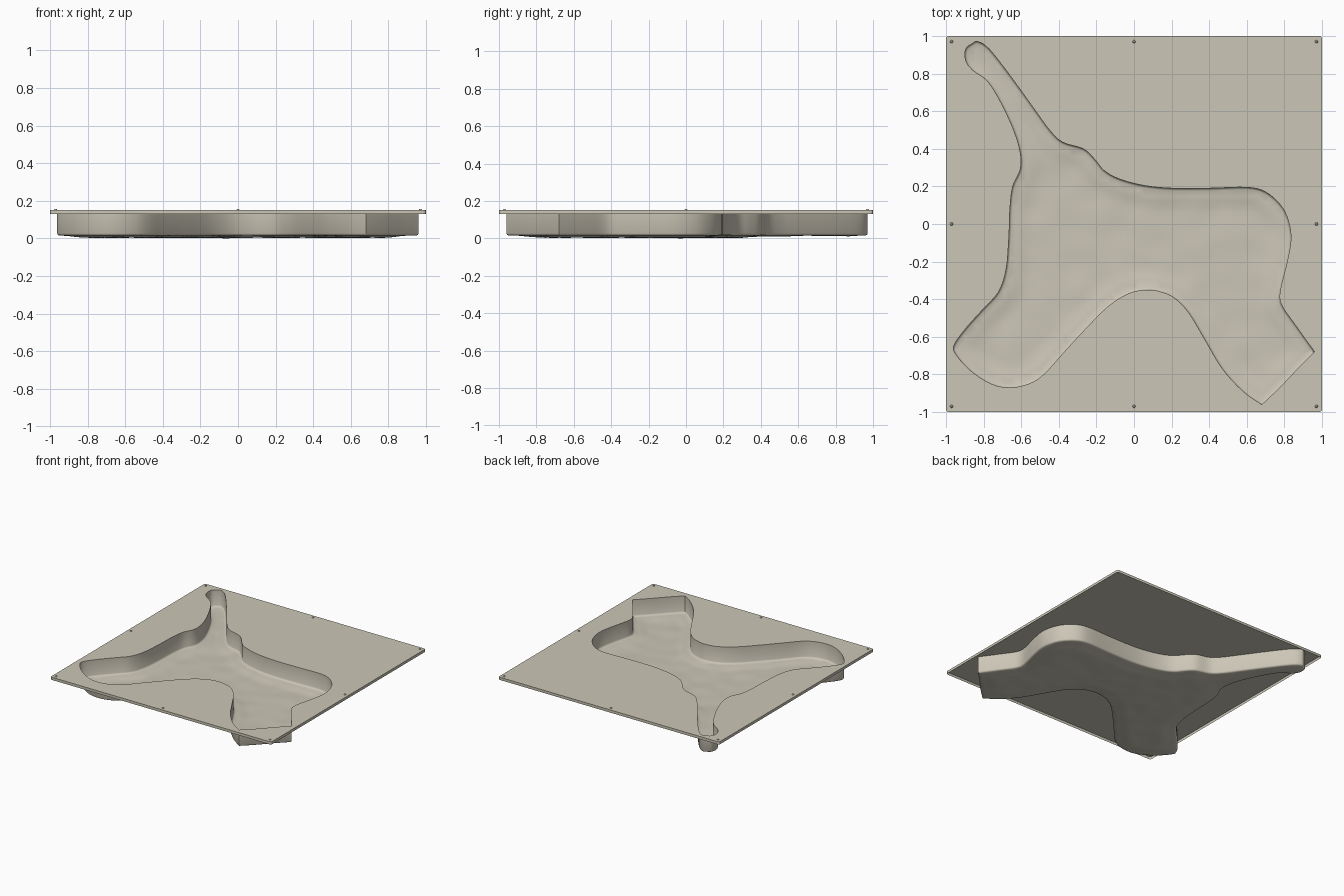
import bpy, bmesh, math
from mathutils import Vector, noise
from mathutils.geometry import delaunay_2d_cdt

if "Cube" in bpy.data.objects:
    bpy.data.objects.remove(bpy.data.objects["Cube"])

SHEET_Z, SKIRT_Z = 0.152, 0.13

mat = bpy.data.materials.new("warm grey plastic")
mat.diffuse_color = (0.60, 0.565, 0.47, 1)
mat.use_nodes = True
mat.node_tree.nodes["Principled BSDF"].inputs["Base Color"].default_value = mat.diffuse_color

# Outline of the recess, clockwise from the tip of the narrow arm
OUTLINE = [
    (-.83, .97), (-.77, .93), (-.66, .79), (-.53, .61), (-.45, .50), (-.38, .435),
    (-.27, .40), (-.21, .345), (-.16, .285), (-.08, .24), (.05, .205), (.2, .19),
    (.4, .19), (.6, .195), (.70, .17), (.78, .10), (.82, .02), (.835, -.08),
    (.815, -.2), (.79, -.3), (.775, -.38), (.79, -.44), (.86, -.54), (.96, -.68),
    (.87, -.77), (.77, -.875), (.68, -.96), (.58, -.89), (.47, -.77), (.38, -.62),
    (.29, -.47), (.21, -.39), (.14, -.36), (.07, -.35), (-.03, -.37), (-.14, -.44),
    (-.26, -.56), (-.38, -.69), (-.48, -.80), (-.56, -.85), (-.66, -.87),
    (-.76, -.85), (-.87, -.78), (-.95, -.69), (-.955, -.64), (-.89, -.55),
    (-.80, -.45), (-.72, -.36), (-.68, -.24), (-.665, -.06), (-.66, .08),
    (-.645, .2), (-.605, .29), (-.605, .38), (-.64, .5), (-.71, .65),
    (-.78, .76), (-.86, .82), (-.895, .87), (-.895, .93), (-.86, .96)]
CORNERS = {(.96, -.68), (.68, -.96)}


def smooth_loop(pts, steps=4):
    """Closed curve through the points, sharp at CORNERS."""
    n, out = len(pts), []
    P = [Vector(p) for p in pts]

    def tangent(i):
        if pts[i] in CORNERS:
            return Vector((0, 0))
        return (P[(i + 1) % n] - P[i - 1]) / 2
    for i in range(n):
        j = (i + 1) % n
        a, b, ta, tb = P[i], P[j], tangent(i), tangent(j)
        for s in range(steps):
            t = s / steps
            out.append((2*t**3 - 3*t*t + 1) * a + (t**3 - 2*t*t + t) * ta
                       + (3*t*t - 2*t**3) * b + (t**3 - t*t) * tb)
    return out


def inset(loop, d):
    n, out = len(loop), []
    for i, p in enumerate(loop):
        t = (loop[(i + 1) % n] - loop[i - 1]).normalized()
        out.append(p + d * Vector((t.y, -t.x)))
    return out


def ring(bm, loop, z):
    return [bm.verts.new((p.x, p.y, z)) for p in loop]


def bridge(bm, a, b):
    for i in range(len(a)):
        bm.faces.new((a[i - 1], a[i], b[i], b[i - 1]))


def finish(name, bm, angle=35):
    bmesh.ops.recalc_face_normals(bm, faces=bm.faces)
    top = max(bm.faces, key=lambda f: abs(f.normal.z) * f.calc_area())
    if top.normal.z < 0:
        bmesh.ops.reverse_faces(bm, faces=bm.faces)
    me = bpy.data.meshes.new(name)
    bm.to_mesh(me)
    bm.free()
    ob = bpy.data.objects.new(name, me)
    bpy.context.collection.objects.link(ob)
    me.materials.append(mat)
    bpy.ops.object.select_all(action='DESELECT')
    ob.select_set(True)
    bpy.context.view_layer.objects.active = ob
    bpy.ops.object.shade_smooth_by_angle(angle=math.radians(angle))


def smoothstep(a, b, x):
    t = min(1, max(0, (x - a) / (b - a)))
    return t * t * (3 - 2 * t)


edge = smooth_loop(OUTLINE)

# Flat sheet with the recess cut out and a thin skirt around its rim
bm = bmesh.new()
square = []
for cx, cy, a0 in ((1, 1, 0), (-1, 1, 90), (-1, -1, 180), (1, -1, 270)):
    for k in range(5):
        a = math.radians(a0 + k * 22.5)
        square.append(Vector((cx * .985 + .015 * math.cos(a), cy * .985 + .015 * math.sin(a))))
rim, hole = ring(bm, square, SHEET_Z), ring(bm, edge, SHEET_Z)
edges = [bm.edges.new((r[i - 1], r[i])) for r in (rim, hole) for i in range(len(r))]
bmesh.ops.triangle_fill(bm, edges=edges, use_beauty=True)
bridge(bm, rim, ring(bm, square, SKIRT_Z))
finish("top_sheet", bm)

# Recess: upright wall, rounded foot and gently rippled floor
bm = bmesh.new()
foot = inset(edge, .012)
rings = [ring(bm, edge, SHEET_Z), ring(bm, edge, .027),
         ring(bm, inset(edge, .004), .019), ring(bm, foot, .015)]
for a, b in zip(rings, rings[1:]):
    bridge(bm, a, b)


def wall_distance(p):
    return min((p - q).length for q in foot)


def inside(p):
    hit = False
    for a, b in zip(foot, foot[1:] + foot[:1]):
        if (a.y > p.y) != (b.y > p.y) and p.x < a.x + (p.y - a.y) * (b.x - a.x) / (b.y - a.y):
            hit = not hit
    return hit


step, n = .03, len(foot)
grid = [Vector((i * step, j * step)) for i in range(-33, 34) for j in range(-33, 34)]
grid = [p for p in grid if inside(p) and wall_distance(p) > .018]
vs, _, fs, orig, _, _ = delaunay_2d_cdt(foot + grid, [(i, (i + 1) % n) for i in range(n)],
                                        [], 1, 1e-6)
floor = []
for p in vs:
    d = wall_distance(p)
    ripple = noise.noise(Vector((p.x * 7, p.y * 7, 0)))
    z = .015 - .008 * smoothstep(.02, .11, d) + .004 * ripple * smoothstep(0, .1, d)
    floor.append(bm.verts.new((p.x, p.y, max(z, 0))))
for f in fs:
    bm.faces.new([floor[i] for i in f])
bmesh.ops.remove_doubles(bm, verts=bm.verts, dist=1e-4)
low = min(v.co.z for v in bm.verts)
for v in bm.verts:
    if v.co.z < .015:
        v.co.z -= low * (1 - v.co.z / .015)
lowest = min(bm.verts, key=lambda v: v.co.z)
lowest.co.z = 0
finish("recess", bm, 50)

# Tiny pips at the corners and edge middles
bm = bmesh.new()
for x in (-.97, 0, .97):
    for y in (-.97, 0, .97):
        if x or y:
            r = bmesh.ops.create_cone(bm, cap_ends=True, segments=10, radius1=.009,
                                      radius2=.005, depth=.007)
            bmesh.ops.translate(bm, verts=r["verts"], vec=(x, y, SHEET_Z + .0025))
finish("corner_pips", bm)
